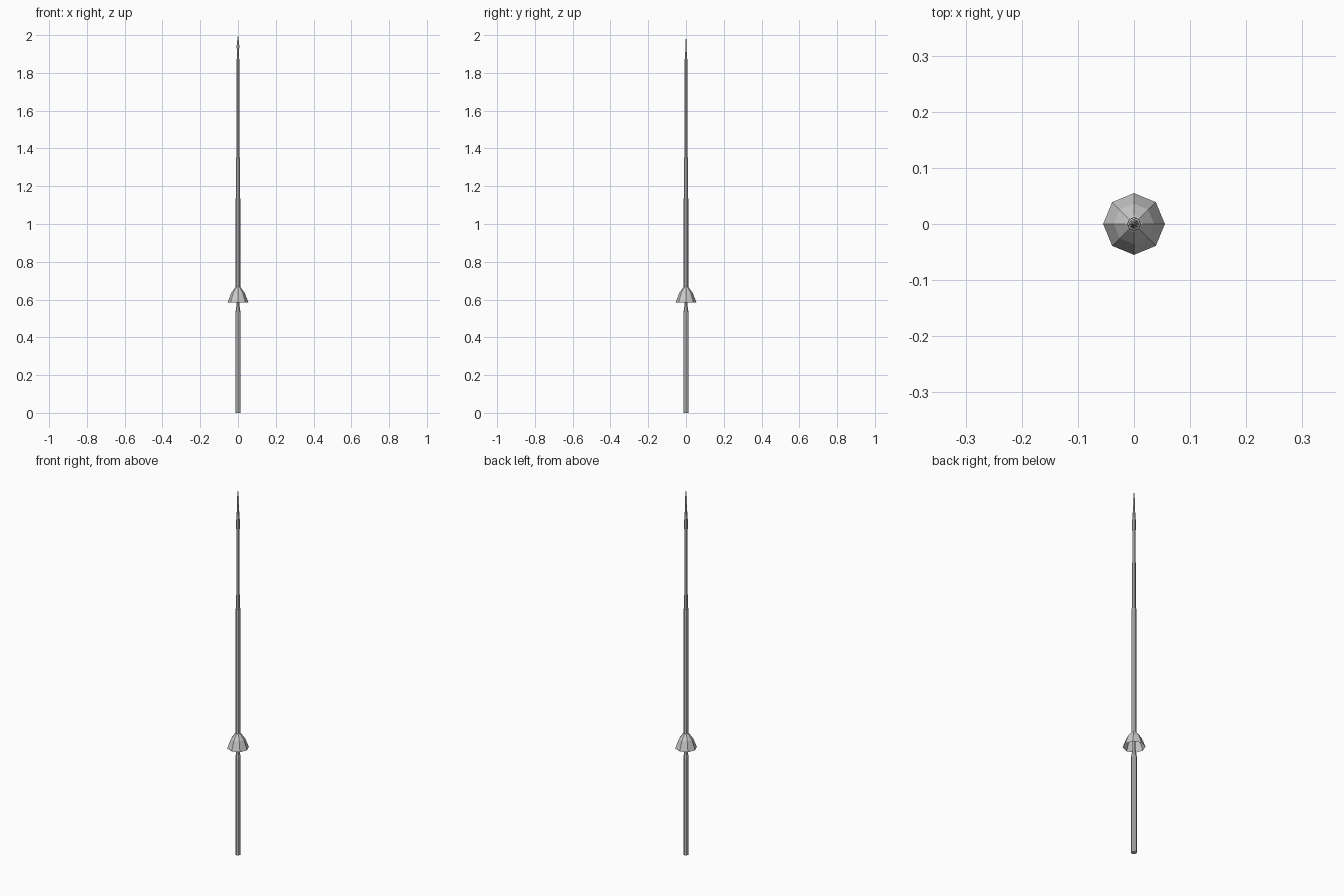
import bpy
import math

if "Cube" in bpy.data.objects:
    bpy.data.objects.remove(bpy.data.objects["Cube"])


def lathe(name, profile, sides=8, depth=1.0, cap_bottom=False):
    """Revolve (radius, z) points; depth squashes the section along y."""
    verts, faces = [], []
    for r, z in profile:
        for i in range(sides):
            a = 2 * math.pi * i / sides
            verts.append((r * math.cos(a), r * depth * math.sin(a), z))
    for k in range(len(profile) - 1):
        for i in range(sides):
            j = (i + 1) % sides
            faces.append((k * sides + i, k * sides + j,
                          (k + 1) * sides + j, (k + 1) * sides + i))
    if cap_bottom:
        faces.append(tuple(reversed(range(sides))))
    top = (len(profile) - 1) * sides
    faces.append(tuple(range(top, top + sides)))
    mesh = bpy.data.meshes.new(name)
    mesh.from_pydata(verts, [], faces)
    obj = bpy.data.objects.new(name, mesh)
    bpy.context.collection.objects.link(obj)
    return obj


# Handle below the guard, pinched into a narrow grip inside the bell
lathe("handle", [(0.0135, 0), (0.0135, 0.53), (0.008, 0.57), (0.008, 0.61),
                 (0.012, 0.655)], cap_bottom=True)

# Bell-shaped hand guard, open underneath
lathe("hand_guard", [(0.055, 0.585), (0.036, 0.635), (0.015, 0.663),
                     (0.012, 0.666)])

# Long tapering shaft
lathe("shaft", [(0.0125, 0.655), (0.0125, 0.86), (0.012, 1.09), (0.0115, 1.35),
                (0.009, 1.351), (0.008, 1.79)], cap_bottom=True)

# Socket that holds the point
lathe("socket", [(0.009, 1.785), (0.009, 1.835), (0.005, 1.90), (0.003, 1.92)],
      cap_bottom=True)

# Slim flattened point
lathe("point", [(0.003, 1.89), (0.0075, 1.94), (0.0005, 2.0)], sides=4,
      depth=0.45, cap_bottom=True)
